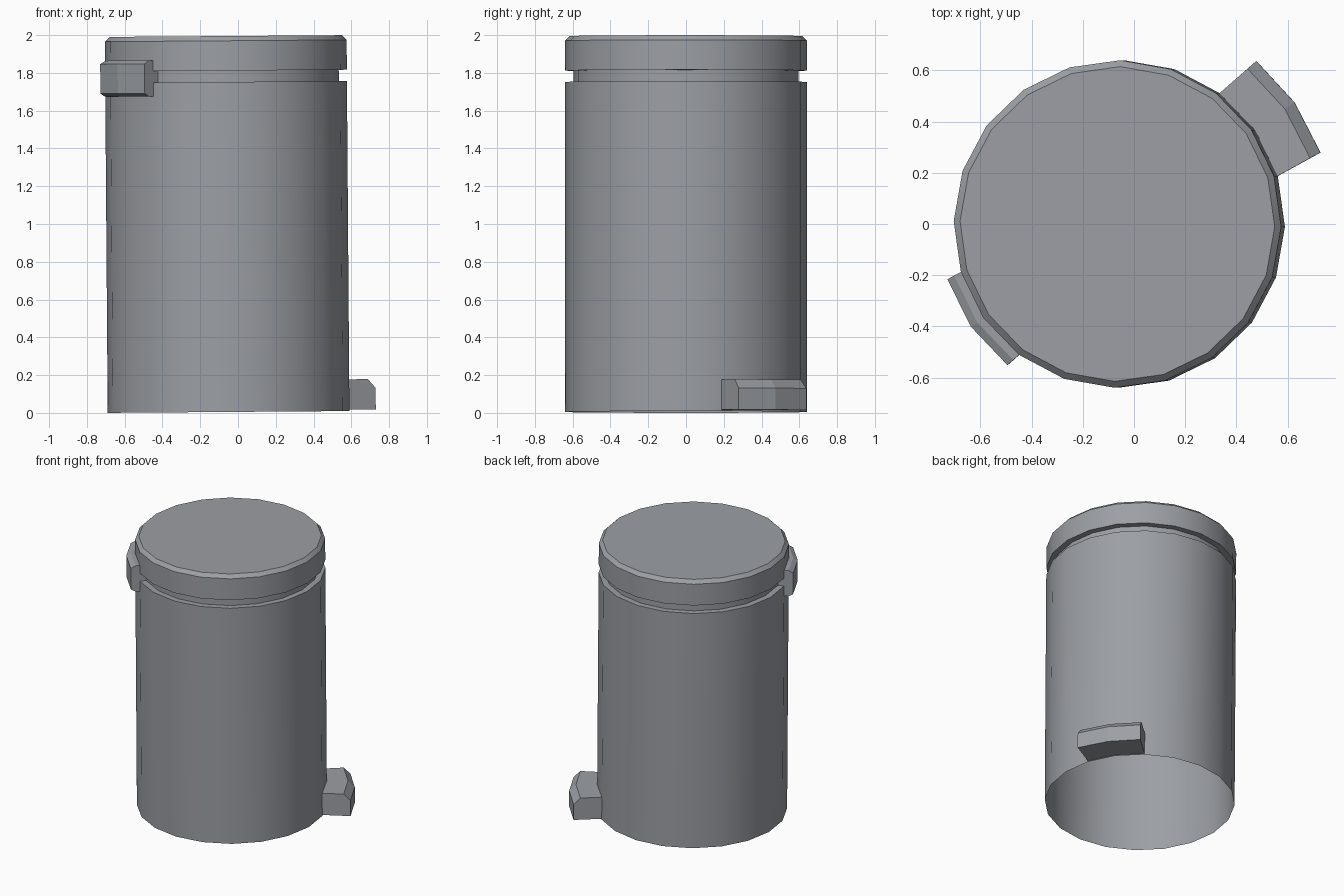
import bpy, bmesh
from math import radians, cos, sin
from mathutils import Matrix

if "Cube" in bpy.data.objects:
    bpy.data.objects.remove(bpy.data.objects["Cube"])

# The whole can leans slightly towards -x
PLACE = Matrix.Translation((-0.05, 0, 0.005)) @ Matrix.Rotation(radians(-0.43), 4, 'Y')
SIDES, PHASE = 20, -1

# Dark cool grey
GREY = bpy.data.materials.new("dark_grey")
GREY.diffuse_color = (0.33, 0.347, 0.372, 1)
GREY.use_nodes = True
GREY.node_tree.nodes["Principled BSDF"].inputs["Base Color"].default_value = GREY.diffuse_color


def finish(name, bm, smooth):
    bmesh.ops.recalc_face_normals(bm, faces=bm.faces)
    bm.transform(PLACE)
    mesh = bpy.data.meshes.new(name)
    bm.to_mesh(mesh)
    bm.free()
    mesh.materials.append(GREY)
    obj = bpy.data.objects.new(name, mesh)
    bpy.context.collection.objects.link(obj)
    if smooth:
        bpy.ops.object.select_all(action='DESELECT')
        bpy.context.view_layer.objects.active = obj
        obj.select_set(True)
        bpy.ops.object.shade_smooth_by_angle(angle=radians(30))
    return obj


def polar(bm, r, z, deg):
    return bm.verts.new((r * cos(radians(deg)), r * sin(radians(deg)), z))


def lathe(name, profile, cap_top=False):
    """Revolve an open (r, z) profile into a shell."""
    bm = bmesh.new()
    rings = [[polar(bm, r, z, PHASE + 360 / SIDES * i) for i in range(SIDES)]
             for r, z in profile]
    for a, b in zip(rings, rings[1:]):
        for i in range(SIDES):
            j = (i + 1) % SIDES
            bm.faces.new((a[i], a[j], b[j], b[i]))
    if cap_top:
        bm.faces.new(rings[-1])
    return finish(name, bm, True)


def wrap(name, profile, middle):
    """Sweep a closed (r, z, half angle) section over two wall facets."""
    bm = bmesh.new()
    cuts = [[polar(bm, r, z, middle + side * half) for r, z, half in profile]
            for side in (-1, 0, 1)]
    n = len(profile)
    for a, b in zip(cuts, cuts[1:]):
        for i in range(n):
            j = (i + 1) % n
            bm.faces.new((a[i], a[j], b[j], b[i]))
    bm.faces.new(cuts[0])
    bm.faces.new(cuts[-1])
    return finish(name, bm, False)


# Open-bottomed body with its recessed neck
lathe("can_body", [(0.64, 0), (0.64, 1.747), (0.597, 1.747), (0.597, 1.807)])

# Lid with a chamfered rim
lathe("lid", [(0.597, 1.807), (0.64, 1.807), (0.64, 1.965), (0.615, 1.99)], cap_top=True)

# Foot pedal
wrap("foot_pedal", [(0.64, 0.007, 18), (0.828, 0.007, 15.3), (0.828, 0.121, 15.3),
                    (0.783, 0.168, 15.8), (0.64, 0.168, 18)], 35)

# Hinge block, keyed into the neck groove
wrap("hinge", [(0.597, 1.747, 18), (0.64, 1.747, 18), (0.64, 1.673, 18), (0.67, 1.673, 17.5),
               (0.7, 1.69, 17), (0.7, 1.846, 17), (0.67, 1.864, 17.5),
               (0.64, 1.864, 18), (0.64, 1.807, 18), (0.597, 1.807, 18)], 215)
